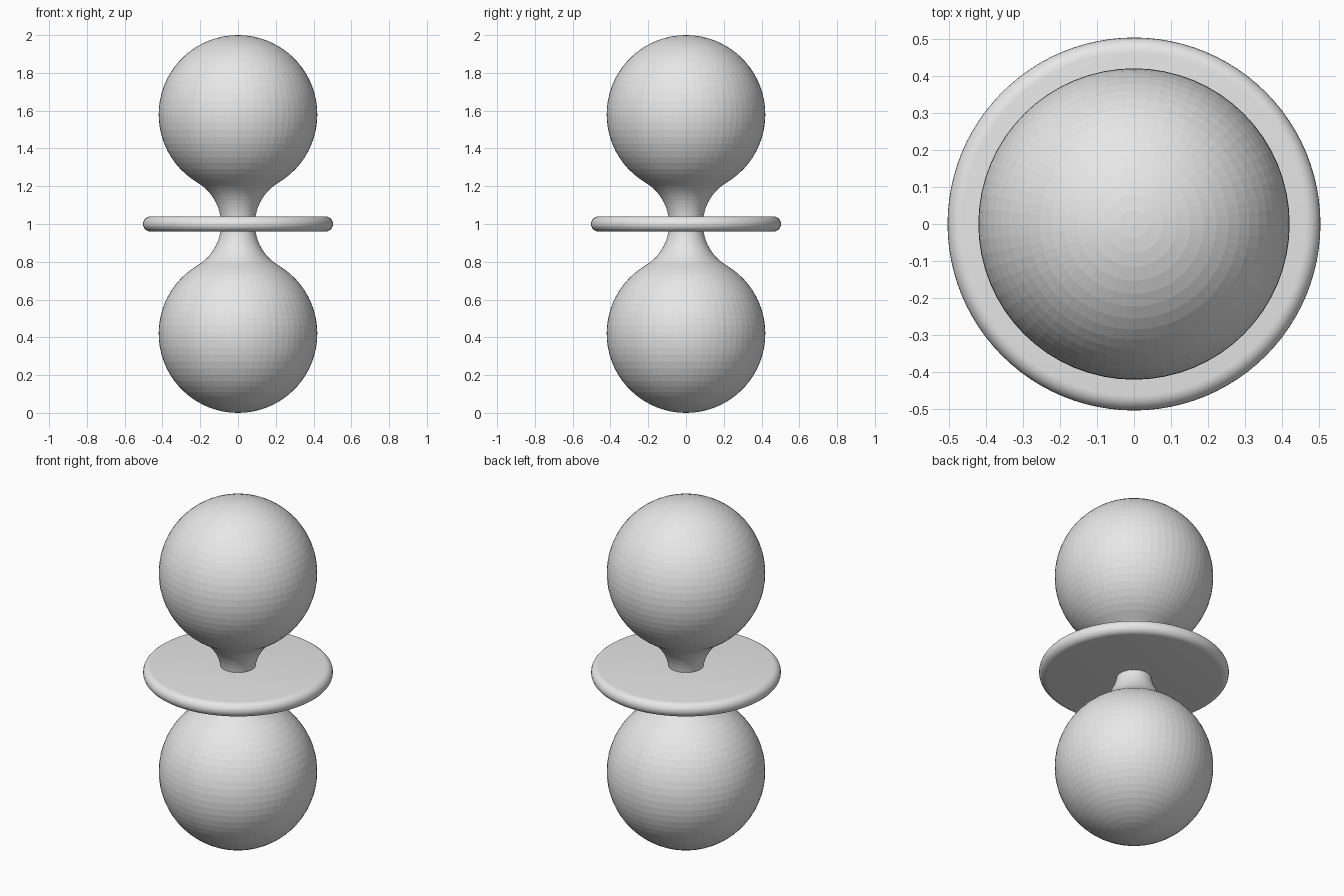
import bpy, bmesh, math

if "Cube" in bpy.data.objects:
    bpy.data.objects.remove(bpy.data.objects["Cube"])

SEG = 64
BALL_R, BALL_Z = 0.42, 1.58      # upper ball; the lower one mirrors it about z = 1
WAIST_R = 0.09

grey = bpy.data.materials.new("plain grey")
grey.diffuse_color = (0.8, 0.8, 0.8, 1)
grey.use_nodes = True
grey.node_tree.nodes["Principled BSDF"].inputs["Base Color"].default_value = grey.diffuse_color


def lathe(name, profile, segments, smooth):
    """Spin an (r, z) profile, listed bottom to top, around the z axis."""
    bm = bmesh.new()
    verts = [bm.verts.new((r, 0, z)) for r, z in profile]
    edges = [bm.edges.new(pair) for pair in zip(verts, verts[1:])]
    bmesh.ops.spin(bm, geom=verts + edges, cent=(0, 0, 0), axis=(0, 0, 1),
                   angle=math.tau, steps=segments, use_duplicate=False)
    bmesh.ops.remove_doubles(bm, verts=bm.verts[:], dist=1e-5)
    bmesh.ops.recalc_face_normals(bm, faces=bm.faces[:])
    for f in bm.faces:
        f.smooth = smooth
    mesh = bpy.data.meshes.new(name)
    bm.to_mesh(mesh)
    bm.free()
    mesh.materials.append(grey)
    obj = bpy.data.objects.new(name, mesh)
    bpy.context.collection.objects.link(obj)
    return obj


# Fillet arc centred on the waist plane and tangent to the ball
h = BALL_Z - 1
fillet = (WAIST_R**2 + h**2 - BALL_R**2) / (2 * (BALL_R - WAIST_R))
cx = WAIST_R + fillet
join = math.atan2(h, cx)         # angle of the tangent point seen from the arc centre

# Upper half: flared neck, then ball
upper = []
for i in range(13):
    a = join * i / 12
    upper.append((cx - fillet * math.cos(a), 1 + fillet * math.sin(a)))
start = math.atan2(cx, h)        # polar angle on the ball, from its lowest point
for i in range(1, 29):
    a = start + (math.pi - start) * i / 28
    r = 0 if i == 28 else BALL_R * math.sin(a)
    upper.append((r, BALL_Z - BALL_R * math.cos(a)))
lower = [(r, 2 - z) for r, z in reversed(upper[1:])]
lathe("double_ball_body", lower + upper, SEG, False)

# Disc with a fully rounded rim around the waist
DISC_R, HALF = 0.503, 0.04
rim = [(DISC_R - HALF + HALF * math.cos(a), 1 + HALF * math.sin(a))
       for a in (math.pi * (i / 12 - 0.5) for i in range(13))]
disc = lathe("waist_disc", [(0, 1 - HALF)] + rim + [(0, 1 + HALF)], 96, True)
